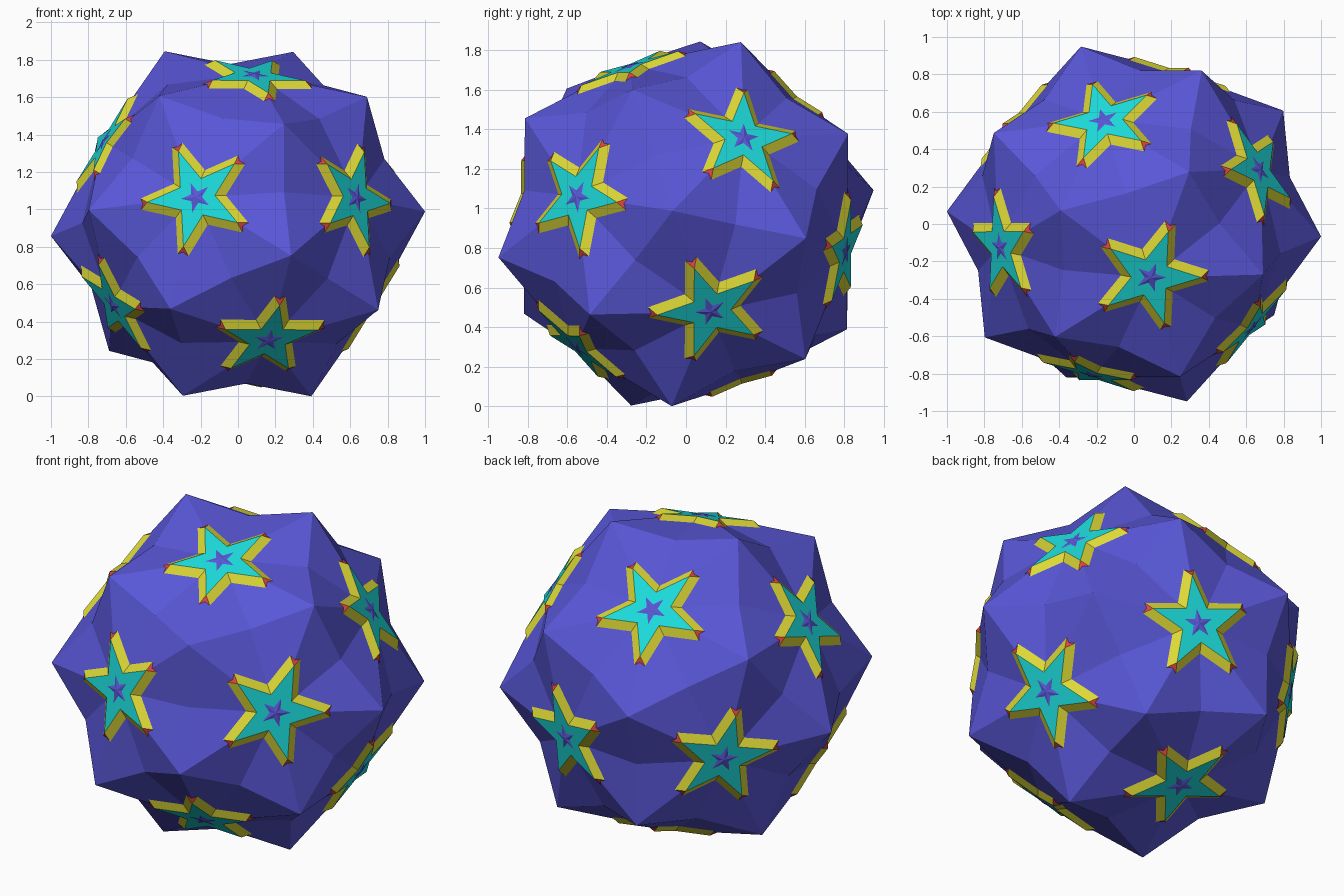
import bpy, bmesh, math
from mathutils import Matrix, Vector

cube = bpy.data.objects.get("Cube")
if cube:
    bpy.data.objects.remove(cube, do_unlink=True)


def material(name, rgb):
    m = bpy.data.materials.new(name)
    m.use_nodes = True
    m.diffuse_color = (*rgb, 1)
    m.node_tree.nodes["Principled BSDF"].inputs["Base Color"].default_value = (*rgb, 1)
    return m


VIOLET = material("violet", (0.10, 0.095, 0.68))
TEAL = material("turquoise", (0.012, 0.70, 0.70))
YELLOW = material("yellow", (0.72, 0.69, 0.037))
RED = material("red", (0.72, 0.06, 0.05))

CENTRE = Vector((0, 0, 0.9225))
TILT = (Matrix.Rotation(math.radians(19.7), 3, 'X')
        @ Matrix.Rotation(math.radians(6.0), 3, 'Y')
        @ Matrix.Rotation(math.radians(-38.4), 3, 'Z'))

# Star-cornered solid: every edge has the same length
EDGE = 0.5188
CORNER_R = EDGE * 0.5 * math.sqrt((17 + 3 * math.sqrt(5)) / 2)
TIP_R = EDGE / (2 * math.sin(math.radians(72)))
NOTCH_R = TIP_R * (3 - math.sqrt(5)) / 2
STAR_H = math.sqrt(CORNER_R ** 2 - TIP_R ** 2)
HEX_H = math.sqrt(CORNER_R ** 2 - EDGE ** 2)
TRI_H = math.sqrt(CORNER_R ** 2 - EDGE ** 2 / 3)
# Spiky ball: its corners sit over the solid's faces, its edges touch the same sphere
MID_SQ = CORNER_R ** 2 - EDGE ** 2 / 4
HUB_R, PEAK_R, INNER_R = MID_SQ / STAR_H, MID_SQ / HEX_H, MID_SQ / TRI_H

# Twelve star axes: a pole, a ring of five, and their opposites
lat = math.atan(0.5)
star_axes = [Vector((0, 0, 1))]
for k in range(5):
    a = math.radians(72 * k)
    star_axes.append(Vector((math.cos(lat) * math.cos(a), math.cos(lat) * math.sin(a), math.sin(lat))))
star_axes = [TILT @ v for v in star_axes]
star_axes += [-v for v in star_axes]


def near(a, b):
    return a.dot(b) > 0.4


# Twenty peak axes, one between every three neighbouring star axes
peak_axes = [(a + b + c).normalized()
             for i, a in enumerate(star_axes)
             for j, b in enumerate(star_axes[:i]) if near(a, b)
             for c in star_axes[:j] if near(a, c) and near(b, c)]


def across(v, axis):
    return (v - axis * v.dot(axis)).normalized()


def around(points, axis):
    """Sort points counterclockwise about an axis."""
    x = points[0] - axis * points[0].dot(axis)
    y = axis.cross(x)
    return sorted(points, key=lambda p: math.atan2(p.dot(y), p.dot(x)))


def build(name, polygons, mat):
    bm = bmesh.new()
    for poly in polygons:
        bm.faces.new([bm.verts.new(p) for p in poly])
    bmesh.ops.remove_doubles(bm, verts=bm.verts, dist=1e-5)
    mesh = bpy.data.meshes.new(name)
    bm.to_mesh(mesh)
    bm.free()
    mesh.materials.append(mat)
    obj = bpy.data.objects.new(name, mesh)
    bpy.context.collection.objects.link(obj)
    obj.location = CENTRE


# Star faces and the kites of the ball, one kite for each star tip
stars, kites, corners = [], [], []
for axis in star_axes:
    ring = around([p for p in peak_axes if p.dot(axis) > 0.7], axis)
    outward = [across(p, axis) for p in ring]
    tips = [axis * STAR_H + d * TIP_R for d in outward]
    notches = [axis * STAR_H - d * NOTCH_R for d in outward]
    outline = around(tips + notches, axis)
    corners += tips
    for i in range(10):
        stars.append((axis * STAR_H, outline[i], outline[(i + 1) % 10]))
    for i in range(5):
        kites.append((axis * HUB_R, ring[i - 1] * PEAK_R,
                      ring[i] * INNER_R, ring[(i + 1) % 5] * PEAK_R))


def plates(height):
    """Join the star tips that lie at one height along each peak axis."""
    return [around([c for c in corners if abs(c.dot(p) - height) < 1e-3], p) for p in peak_axes]


build("spiky_ball", kites, VIOLET)
build("star_faces", stars, TEAL)
build("hexagon_plates", plates(HEX_H), YELLOW)
build("triangle_plates", plates(TRI_H), RED)
